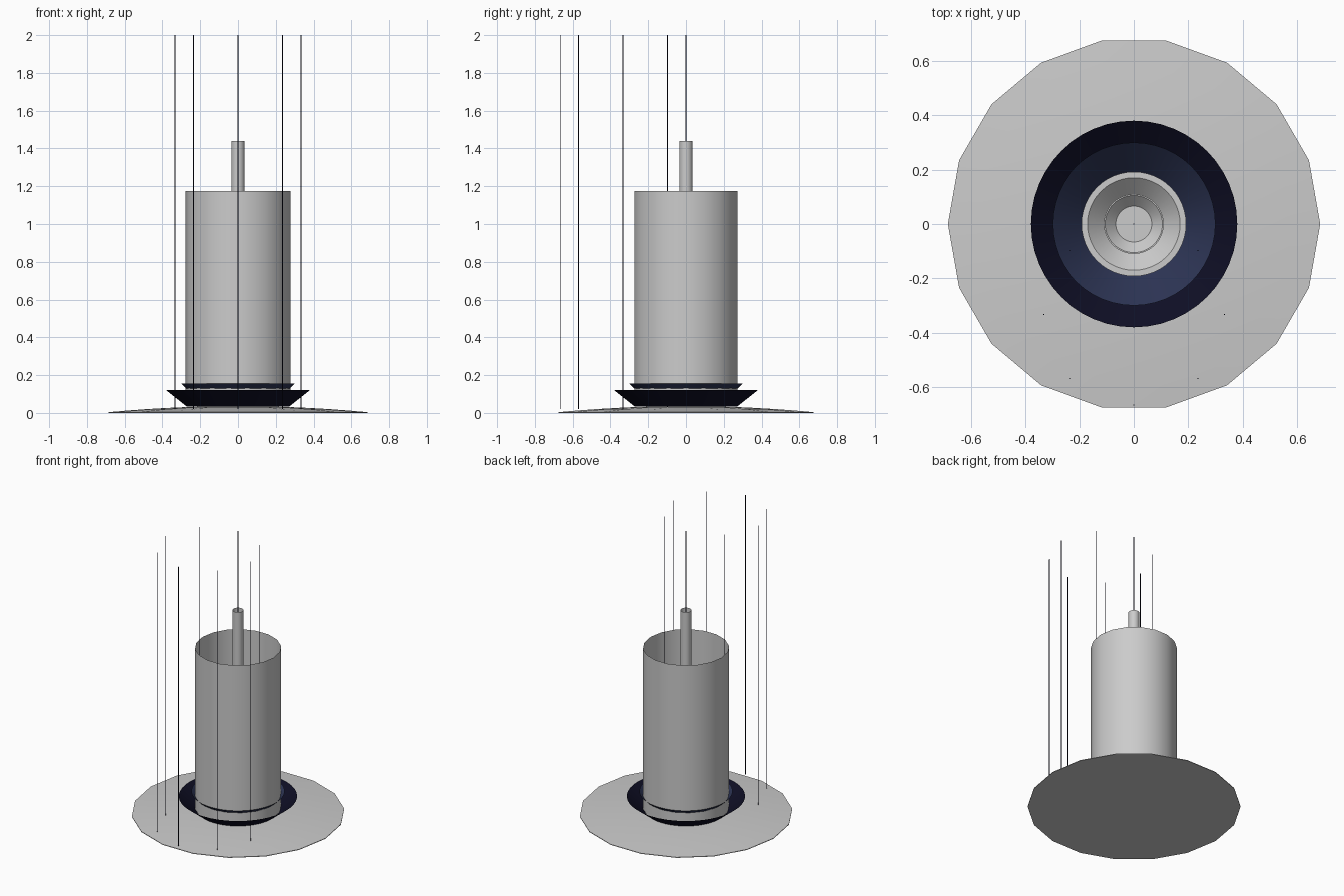
import bpy, bmesh, math

if "Cube" in bpy.data.objects:
    bpy.data.objects.remove(bpy.data.objects["Cube"])


def material(name, rgb):
    m = bpy.data.materials.new(name)
    m.diffuse_color = (*rgb, 1)
    m.use_nodes = True
    m.node_tree.nodes["Principled BSDF"].inputs["Base Color"].default_value = m.diffuse_color
    return m


GREY = material("light grey", (0.6, 0.6, 0.6))
NAVY = material("slate navy", (0.026, 0.035, 0.09))
BLACK = material("blue black", (0.0045, 0.0045, 0.018))


def lathe(name, profile, sides, mat, angle=30, center=(0, 0)):
    """Revolve (radius, z) points around a vertical axis; radius 0 closes to a point."""
    bm = bmesh.new()
    rings = []
    for r, z in profile:
        if r == 0:
            rings.append([bm.verts.new((*center, z))])
        else:
            rings.append([bm.verts.new((center[0] + r * math.cos(math.tau * i / sides),
                                        center[1] + r * math.sin(math.tau * i / sides), z))
                          for i in range(sides)])
    for a, b in zip(rings, rings[1:]):
        for i in range(sides):
            j = (i + 1) % sides
            if len(a) == 1:
                bm.faces.new((a[0], b[j], b[i]))
            elif len(b) == 1:
                bm.faces.new((a[i], a[j], b[0]))
            else:
                bm.faces.new((a[i], a[j], b[j], b[i]))
    me = bpy.data.meshes.new(name)
    bm.to_mesh(me)
    bm.free()
    me.materials.append(mat)
    ob = bpy.data.objects.new(name, me)
    bpy.context.collection.objects.link(ob)
    bpy.ops.object.select_all(action='DESELECT')
    ob.select_set(True)
    bpy.context.view_layer.objects.active = ob
    bpy.ops.object.shade_smooth_by_angle(angle=math.radians(angle))
    return ob


# Shallow domed base with a flat underside
R, H = 0.685, 0.032
dome = [(R * t, 0.004 + H * (1 - t * t)) for t in (1, 0.85, 0.7, 0.55, 0.4, 0.2, 0)]
lathe("base_dome", [(0, 0), (R, 0)] + dome, 18, GREY)

# Flared dishes around the foot of the cylinder
lathe("outer_dish", [(0.27, 0.033), (0.38, 0.12)], 48, BLACK)
lathe("inner_dish", [(0.19, 0.045), (0.30, 0.155)], 48, NAVY)

# Open cylinder and slim central tube
lathe("cylinder_shade", [(0.277, 0.04), (0.277, 1.175)], 18, GREY)
lathe("central_tube", [(0.035, 0.08), (0.035, 1.44)], 18, GREY)

# Stepped cups inside the cylinder
lathe("inner_cup", [(0.108, 0.06), (0.17, 0.12), (0.192, 0.12)], 48, GREY)
lathe("small_cup", [(0, 0.08), (0.066, 0.08), (0.105, 0.12), (0.11, 0.12)], 48, GREY)

# Eight hanging wires on a circle reaching from the axis to the front
for k in range(8):
    a = math.tau * k / 8
    c = (0.333 * math.cos(a), -0.333 + 0.333 * math.sin(a))
    lathe(f"wire_{k + 1}", [(0, 0.02), (0.0025, 0.02), (0.0025, 2.0), (0, 2.0)], 6, BLACK, 70, c)
